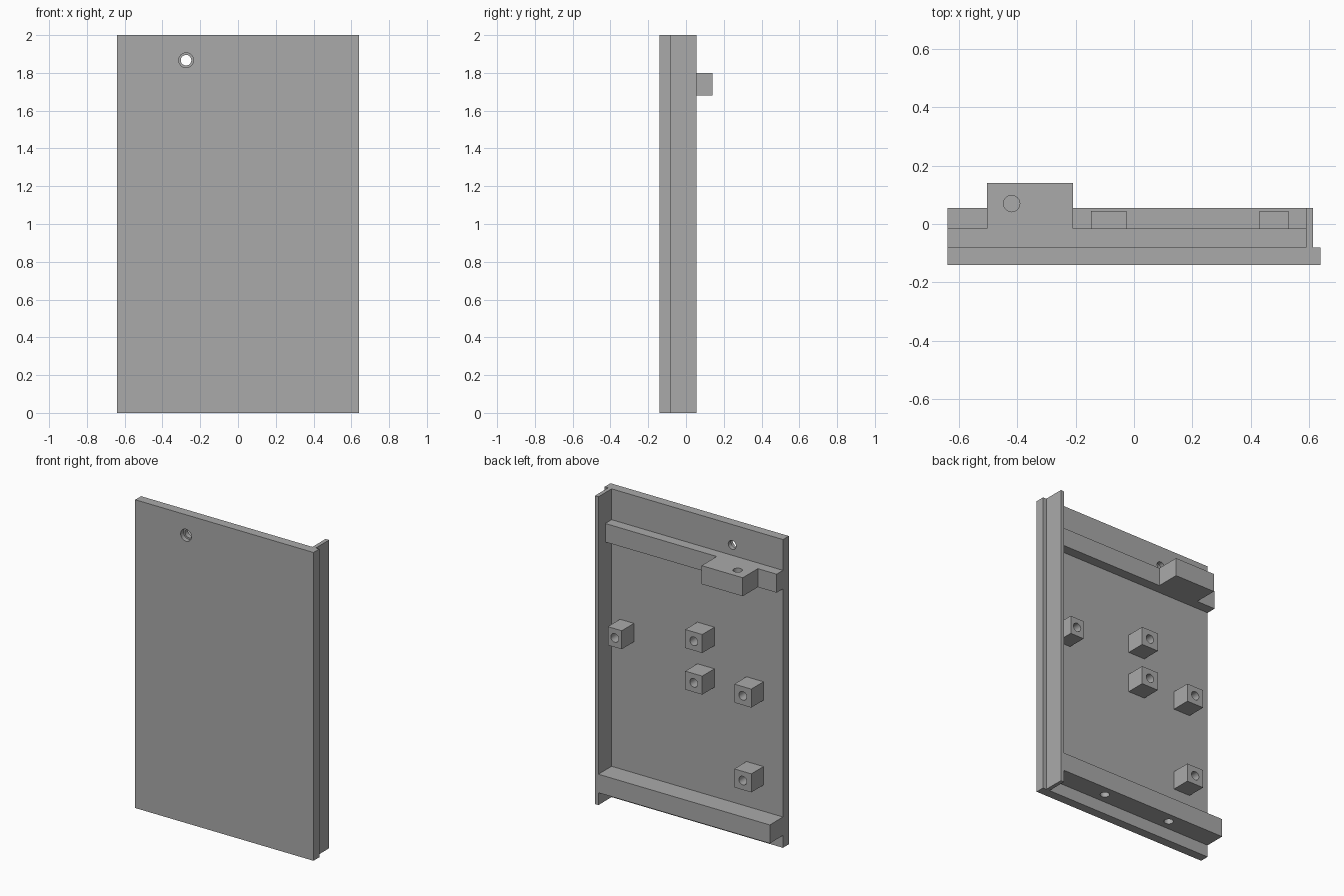
import bpy, bmesh, math
from mathutils import Matrix

old = bpy.data.objects.get("Cube")
if old:
    bpy.data.objects.remove(old, do_unlink=True)

grey = bpy.data.materials.new("plain grey")
grey.use_nodes = True
COLOUR = (0.4, 0.4, 0.4, 1)
grey.diffuse_color = COLOUR
grey.node_tree.nodes["Principled BSDF"].inputs["Base Color"].default_value = COLOUR


def finish(name, bm):
    bmesh.ops.recalc_face_normals(bm, faces=bm.faces)
    mesh = bpy.data.meshes.new(name)
    bm.to_mesh(mesh)
    bm.free()
    obj = bpy.data.objects.new(name, mesh)
    bpy.context.collection.objects.link(obj)
    mesh.materials.append(grey)
    return obj


def prism(name, outline, z0, z1):
    """Extrude an x-y outline from z0 to z1."""
    bm = bmesh.new()
    face = bm.faces.new([bm.verts.new((x, y, z0)) for x, y in outline])
    top = bmesh.ops.extrude_face_region(bm, geom=[face])["geom"]
    verts = [v for v in top if isinstance(v, bmesh.types.BMVert)]
    bmesh.ops.translate(bm, verts=verts, vec=(0, 0, z1 - z0))
    return finish(name, bm)


def box(name, x0, x1, y0, y1, z0, z1):
    return prism(name, [(x0, y0), (x1, y0), (x1, y1), (x0, y1)], z0, z1)


def drill(obj, centre, radius, length, axis):
    """Cut a round hole centred on a point, along y or z."""
    bm = bmesh.new()
    turn = Matrix.Rotation(math.pi / 2, 4, 'X') if axis == 'y' else Matrix()
    bmesh.ops.create_cone(bm, cap_ends=True, segments=32, radius1=radius, radius2=radius,
                          depth=length, matrix=Matrix.Translation(centre) @ turn)
    cutter = finish("hole_cutter", bm)
    cutter.hide_render = True
    mod = obj.modifiers.new("hole", 'BOOLEAN')
    mod.operation, mod.solver, mod.object = 'DIFFERENCE', 'EXACT', cutter
    bpy.ops.object.select_all(action='DESELECT')
    bpy.context.view_layer.objects.active = obj
    obj.select_set(True)
    bpy.ops.object.modifier_apply(modifier=mod.name)
    bpy.data.objects.remove(cutter, do_unlink=True)
    bpy.ops.object.shade_smooth_by_angle(angle=math.radians(30))


FRONT, BACK, RIM = -0.14, -0.08, 0.055
LEFT, RIGHT, FLANGE = 0.64, -0.64, 0.59
HOLE = 0.028

# Panel with a counterbored through hole
panel = box("panel", RIGHT, LEFT, FRONT, BACK, 0, 2)
drill(panel, (-0.275, -0.11, 1.867), HOLE, 0.2, 'y')
drill(panel, (-0.275, FRONT, 1.867), 0.039, 0.06, 'y')

# Full-height side flange, set in from the panel edge
box("side_flange", FLANGE, 0.615, BACK, RIM, 0, 2)

# Upper rail with a protruding block, drilled from above
rail = prism("upper_rail", [(RIGHT, BACK), (FLANGE, BACK), (FLANGE, -0.015), (-0.21, -0.015),
                            (-0.21, 0.14), (-0.505, 0.14), (-0.505, -0.015), (RIGHT, -0.015)],
             1.68, 1.80)
drill(rail, (-0.42, 0.07, 1.80), HOLE, 0.16, 'z')

# Lower rail, drilled from below
lower = box("lower_rail", RIGHT, FLANGE, BACK, RIM, 0.08, 0.20)
for x in (0.217, -0.28):
    drill(lower, (x, -0.012, 0.08), HOLE, 0.16, 'z')

# Mounting bosses, drilled from the back: x range and base height
for i, (x0, x1, z) in enumerate([(0.43, 0.53, 1.05), (-0.148, -0.026, 1.18),
                                 (-0.148, -0.026, 0.91), (-0.5, -0.378, 0.92),
                                 (-0.5, -0.378, 0.37)]):
    boss = box(f"mounting_boss_{i + 1}", x0, x1, BACK, 0.045, z, z + 0.12)
    drill(boss, ((x0 + x1) / 2, 0.045, z + 0.06), HOLE, 0.18, 'y')
